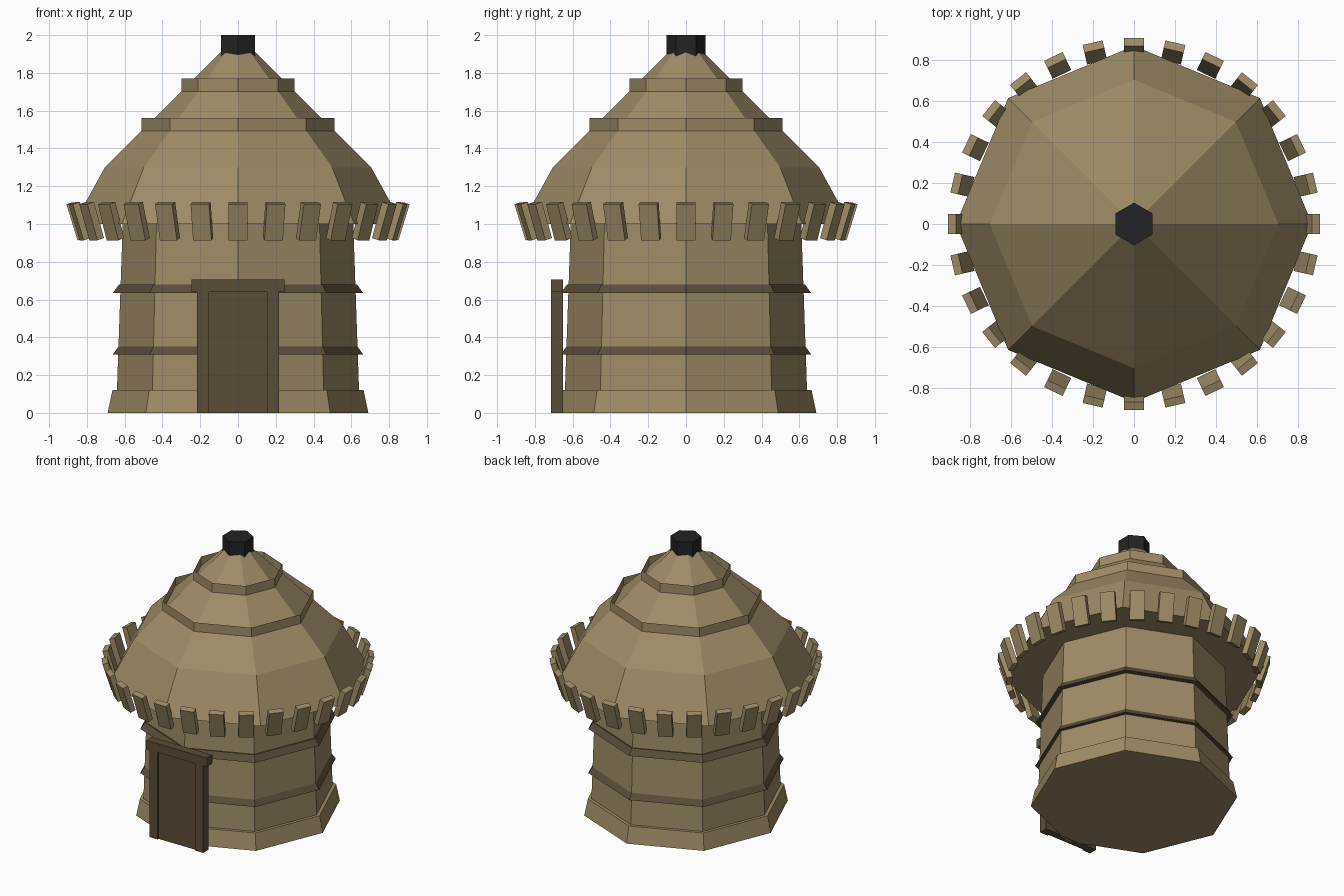
import bpy, bmesh, math
from mathutils import Matrix, Vector

if "Cube" in bpy.data.objects:
    bpy.data.objects.remove(bpy.data.objects["Cube"])


def material(name, rgb):
    m = bpy.data.materials.new(name)
    m.diffuse_color = (*rgb, 1)
    m.use_nodes = True
    m.node_tree.nodes["Principled BSDF"].inputs["Base Color"].default_value = m.diffuse_color
    return m


TAN = material("tan clay", (0.35, 0.265, 0.137))
BROWN = material("dark wood", (0.105, 0.074, 0.04))
BLACK = material("black cap", (0.017, 0.017, 0.019))


def finish(name, bm, mat):
    me = bpy.data.meshes.new(name)
    bm.to_mesh(me)
    bm.free()
    me.materials.append(mat)
    ob = bpy.data.objects.new(name, me)
    bpy.context.collection.objects.link(ob)
    return ob


def lathe(name, profile, mat, sides=8, start=0.0, caps=True):
    """Stack polygon rings of (radius, z), listed from bottom to top."""
    bm = bmesh.new()
    rings = []
    for r, z in profile:
        rings.append([bm.verts.new((r * math.cos(start + math.tau * i / sides),
                                    r * math.sin(start + math.tau * i / sides), z))
                      for i in range(sides)])
    for a, b in zip(rings, rings[1:]):
        for i in range(sides):
            j = (i + 1) % sides
            bm.faces.new((a[i], a[j], b[j], b[i]))
    if caps:
        bm.faces.new(rings[0][::-1])
        bm.faces.new(rings[-1])
    return finish(name, bm, mat)


def add_box(bm, size, matrix):
    bmesh.ops.create_cube(bm, size=1, matrix=matrix @ Matrix.Diagonal((*size, 1)))


def box(name, lo, hi, mat):
    lo, hi = Vector(lo), Vector(hi)
    bm = bmesh.new()
    add_box(bm, hi - lo, Matrix.Translation((lo + hi) / 2))
    return finish(name, bm, mat)


# Round hut wall and plinth
lathe("wall", [(0.645, 0.0), (0.61, 1.01)], TAN)
lathe("plinth", [(0.69, 0.0), (0.665, 0.12)], TAN)

# Flared wooden hoops round the wall
for name, z in (("lower_hoop", 0.31), ("upper_hoop", 0.635)):
    lathe(name, [(0.662, z), (0.63, z + 0.045)], BROWN)

# Two-slope roof, with thin open thatch rings
lathe("roof", [(0.87, 1.0), (0.705, 1.3), (0.01, 1.99)], TAN)
lathe("lower_roof_ring", [(0.51, 1.49), (0.51, 1.56)], TAN, caps=False)
lathe("upper_roof_ring", [(0.30, 1.70), (0.30, 1.77)], TAN, caps=False)

# Hexagonal cap
lathe("roof_cap", [(0.104, 1.88), (0.104, 2.0)], BLACK, sides=6, start=math.pi / 6)

# Ring of tilted eave slats
bm = bmesh.new()
for i in range(28):
    add_box(bm, (0.04, 0.10, 0.20),
            Matrix.Rotation(math.tau * i / 28, 4, 'Z')
            @ Matrix.Translation((0.86, 0, 1.015))
            @ Matrix.Rotation(0.3, 4, 'Y'))
finish("eave_slats", bm, TAN)

# Door with posts and lintel
box("door_panel", (-0.16, -0.705, 0.0), (0.16, -0.652, 0.64), BROWN)
for side, name in ((-1, "left_door_post"), (1, "right_door_post")):
    x0, x1 = sorted((side * 0.153, side * 0.218))
    box(name, (x0, -0.716, 0.0), (x1, -0.652, 0.64), BROWN)
box("door_lintel", (-0.247, -0.716, 0.64), (0.247, -0.652, 0.705), BROWN)
